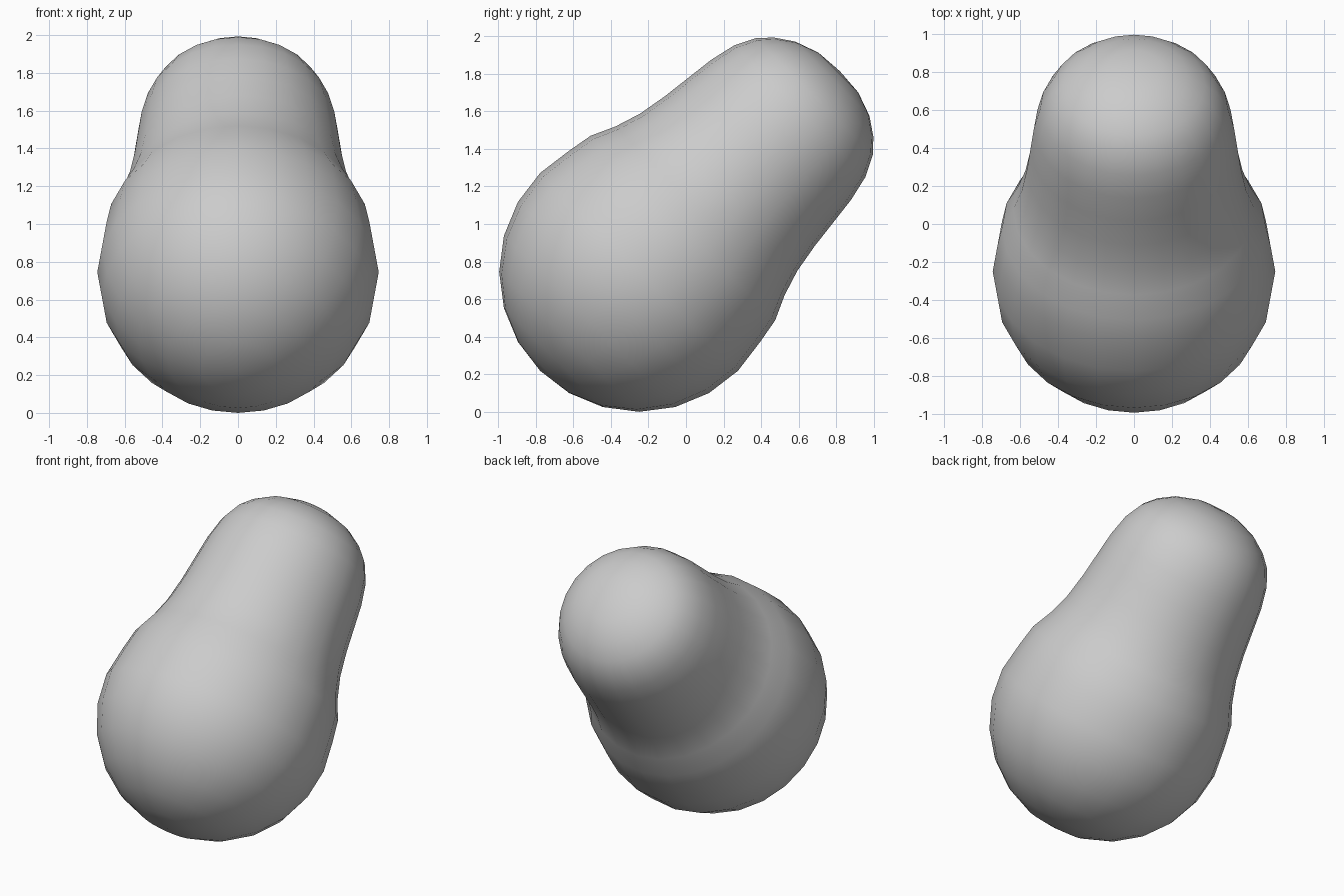
import bpy, bmesh
from math import pi, sin, cos, radians
from mathutils import Matrix

if "Cube" in bpy.data.objects:
    bpy.data.objects.remove(bpy.data.objects["Cube"])

SEGMENTS = 24
BIG_R = 0.745

# Half profile (radius, distance along the axis): round lower lobe...
profile = [(BIG_R * sin(a * pi / 180), -BIG_R * cos(a * pi / 180))
           for a in range(0, 106, 15)]
# ...then neck and smaller upper lobe
profile += [(0.695, 0.33), (0.636, 0.46), (0.592, 0.60), (0.564, 0.76),
            (0.545, 0.92), (0.527, 1.07), (0.495, 1.21), (0.44, 1.32),
            (0.375, 1.39), (0.28, 1.455), (0.15, 1.501), (0.0, 1.512)]

# Spin the profile about the local z axis
bm = bmesh.new()
verts = [bm.verts.new((r, 0, s)) for r, s in profile]
edges = [bm.edges.new(pair) for pair in zip(verts, verts[1:])]
bmesh.ops.spin(bm, geom=verts + edges, cent=(0, 0, 0), axis=(0, 0, 1),
               angle=2 * pi, steps=SEGMENTS, use_duplicate=False)
bmesh.ops.remove_doubles(bm, verts=bm.verts, dist=0.001)

# Lean the body 45 degrees backwards, lower lobe resting on the ground
bm.transform(Matrix.Translation((0, -0.25, 0.75)) @ Matrix.Rotation(radians(-45), 4, 'X'))
low = min(v.co.z for v in bm.verts)
bmesh.ops.translate(bm, verts=bm.verts, vec=(0, 0, -low))
bmesh.ops.recalc_face_normals(bm, faces=bm.faces)
for f in bm.faces:
    f.smooth = True

mesh = bpy.data.meshes.new("pear_body")
bm.to_mesh(mesh)
bm.free()
body = bpy.data.objects.new("pear_body", mesh)
bpy.context.collection.objects.link(body)
